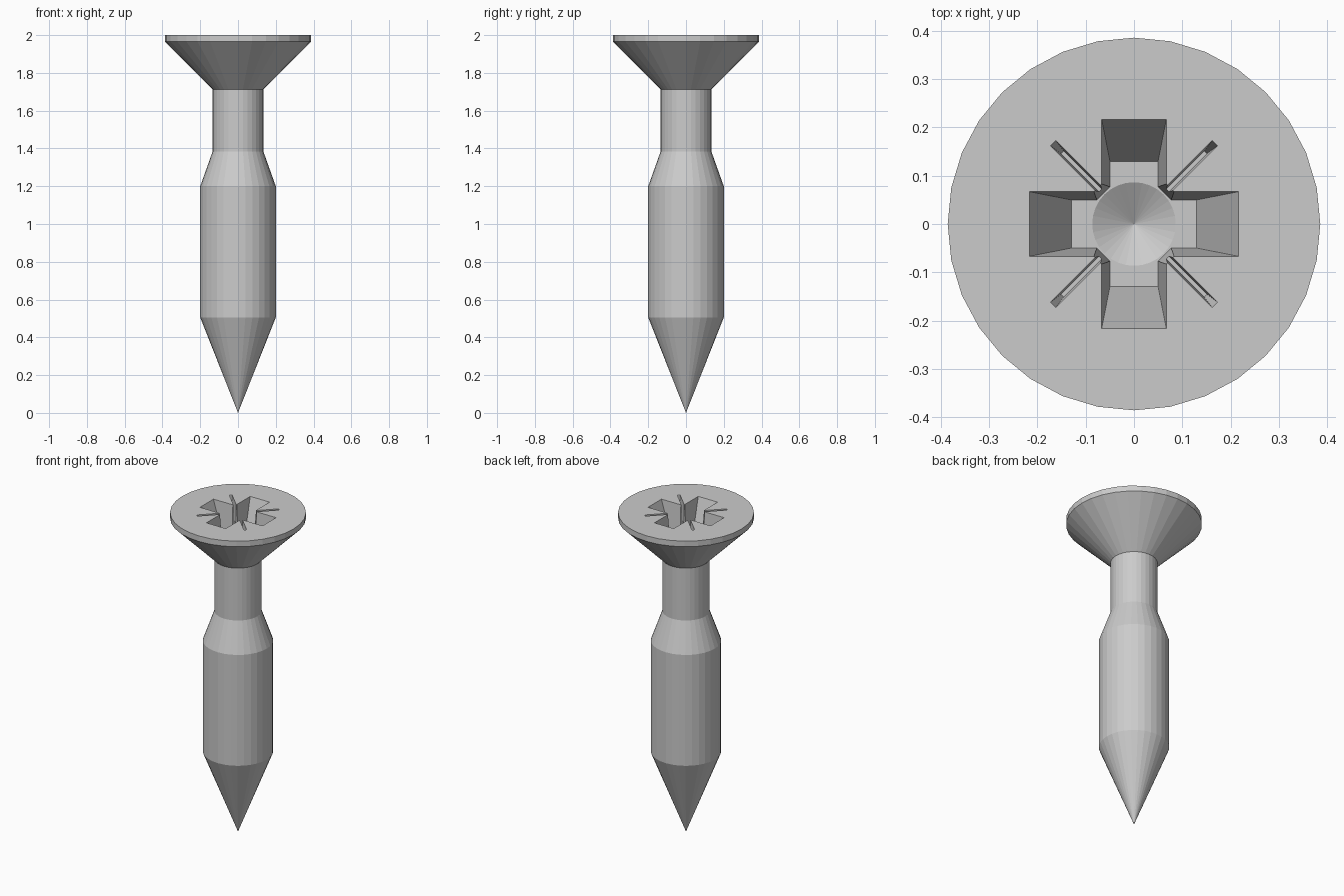
import bpy, bmesh, math
from mathutils import Matrix

if "Cube" in bpy.data.objects:
    bpy.data.objects.remove(bpy.data.objects["Cube"])

TOP, DEPTH, SEG = 2.0, 0.25, 32


def make_object(name, bm):
    bmesh.ops.recalc_face_normals(bm, faces=bm.faces)
    me = bpy.data.meshes.new(name)
    bm.to_mesh(me)
    bm.free()
    ob = bpy.data.objects.new(name, me)
    bpy.context.collection.objects.link(ob)
    return ob


def lathe(name, profile):
    """Spin (radius, z) points; radius 0 gives a tip, other ends get capped."""
    bm = bmesh.new()
    rings = []
    for r, z in profile:
        n = SEG if r > 0 else 1
        rings.append([bm.verts.new((r * math.cos(2 * math.pi * i / SEG),
                                    r * math.sin(2 * math.pi * i / SEG), z)) for i in range(n)])
    for a, b in zip(rings, rings[1:]):
        for i in range(SEG):
            j = (i + 1) % SEG
            if len(a) == 1:
                bm.faces.new((a[0], b[j], b[i]))
            else:
                bm.faces.new((a[i], a[j], b[j], b[i]))
    bm.faces.new(rings[-1])
    return make_object(name, bm)


def tapered_cutter(name, top, bottom, depth, angle=0):
    """Loft between outlines; the top is extended above the head along the taper."""
    bm = bmesh.new()
    k = 0.02 / depth
    up = [bm.verts.new((a[0] + (a[0] - b[0]) * k, a[1] + (a[1] - b[1]) * k, TOP + 0.02))
          for a, b in zip(top, bottom)]
    low = [bm.verts.new((x, y, TOP - depth)) for x, y in bottom]
    bm.faces.new(up)
    bm.faces.new(low[::-1])
    n = len(up)
    for i in range(n):
        bm.faces.new((up[i], low[i], low[(i + 1) % n], up[(i + 1) % n]))
    bm.transform(Matrix.Rotation(angle, 4, 'Z'))
    return make_object(name, bm)


def cross(reach, half, inner):
    arm = [(inner, -half), (reach, -half), (reach, half), (inner, half)]
    pts = []
    for c, s in ((1, 0), (0, 1), (-1, 0), (0, -1)):
        pts += [(x * c - y * s, x * s + y * c) for x, y in arm]
    return pts


def rect(a, b):
    return [(-a, -b), (a, -b), (a, b), (-a, b)]


# Screw: tip, shaft, neck and countersunk head
screw = lathe("screw", [(0, 0), (0.2, 0.505), (0.2, 1.2), (0.134, 1.385),
                        (0.134, 1.713), (0.386, 1.965), (0.386, TOP)])

# Drive recess: tapered cross, diagonal ticks, conical floor
cutters = [
    tapered_cutter("cross_cutter", cross(0.217, 0.067, 0.083), cross(0.13, 0.05, 0.077), DEPTH),
    tapered_cutter("tick_cutter_a", rect(0.237, 0.008), rect(0.21, 0.004), 0.12, math.pi / 4),
    tapered_cutter("tick_cutter_b", rect(0.237, 0.008), rect(0.21, 0.004), 0.12, -math.pi / 4),
    lathe("floor_cutter", [(0, TOP - DEPTH - 0.05), (0.09, TOP - DEPTH + 0.002),
                           (0.088, TOP - DEPTH + 0.02)]),
]
for c in cutters:
    m = screw.modifiers.new(c.name, 'BOOLEAN')
    m.operation = 'DIFFERENCE'
    m.solver = 'EXACT'
    m.object = c
    c.hide_render = True
    c.hide_set(True)
